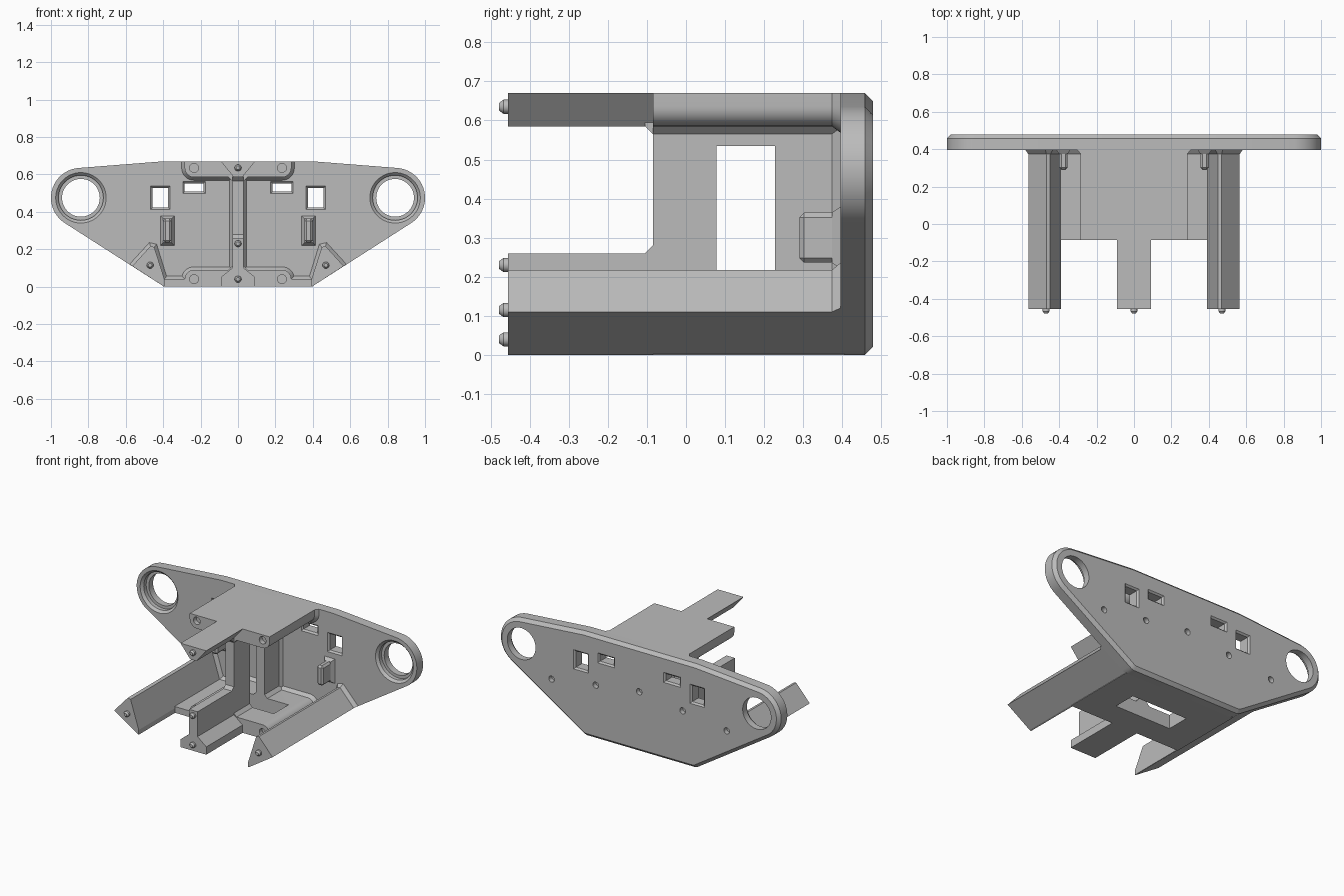
import bpy, bmesh
from math import sin, cos, radians, pi
from mathutils import Vector

if "Cube" in bpy.data.objects:
    bpy.data.objects.remove(bpy.data.objects["Cube"], do_unlink=True)

GREY = (0.5, 0.5, 0.5, 1)
mat = bpy.data.materials.new("plain grey")
mat.use_nodes = True
mat.diffuse_color = GREY
mat.node_tree.nodes["Principled BSDF"].inputs["Base Color"].default_value = GREY

FRONT, FACE, BACK, SHELF = -0.455, 0.395, 0.478, -0.085
FLARE = FACE - 0.022


def loft(name, sections, axis="y"):
    """Solid through equal-count outlines, each given as (outline, depth)."""
    bm = bmesh.new()
    rings = []
    for outline, d in sections:
        rings.append([bm.verts.new((a, d, b) if axis == "y" else (d, a, b)) for a, b in outline])
    n = len(rings[0])
    for r, q in zip(rings, rings[1:]):
        for i in range(n):
            j = (i + 1) % n
            bm.faces.new((r[i], r[j], q[j], q[i]))
    bm.faces.new(rings[0])
    bm.faces.new(rings[-1])
    bmesh.ops.recalc_face_normals(bm, faces=bm.faces)
    me = bpy.data.meshes.new(name)
    bm.to_mesh(me)
    bm.free()
    me.materials.append(mat)
    ob = bpy.data.objects.new(name, me)
    bpy.context.collection.objects.link(ob)
    return ob


def prism(name, outline, d0, d1, axis="y"):
    return loft(name, [(outline, d0), (outline, d1)], axis)


def arc(cx, cz, r, a0, a1, n):
    return [(cx + r * cos(radians(a0 + (a1 - a0) * i / n)),
             cz + r * sin(radians(a0 + (a1 - a0) * i / n))) for i in range(n + 1)]


def circle(cx, cz, r, n=32):
    return arc(cx, cz, r, 0, 360, n)[:-1]


def rect(cx, cz, w, h):
    return [(cx - w / 2, cz - h / 2), (cx + w / 2, cz - h / 2),
            (cx + w / 2, cz + h / 2), (cx - w / 2, cz + h / 2)]


def sym(half):
    return half + [(-x, z) for x, z in reversed(half)]


def offset(outline, d):
    """Mitred outward offset."""
    pts = [Vector(p) for p in outline]
    n = len(pts)
    area = sum(pts[i].cross(pts[(i + 1) % n]) for i in range(n))
    s = 1 if area > 0 else -1
    out = []
    for i in range(n):
        e1 = (pts[i] - pts[i - 1]).normalized()
        e2 = (pts[(i + 1) % n] - pts[i]).normalized()
        n1, n2 = Vector((e1.y, -e1.x)) * s, Vector((e2.y, -e2.x)) * s
        out.append(tuple(pts[i] + (n1 + n2) * d / (1 + n1.dot(n2))))
    return out


def cut(ob, cutters):
    bpy.context.view_layer.objects.active = ob
    for c in cutters:
        c.hide_render = True
        m = ob.modifiers.new("cut", "BOOLEAN")
        m.operation, m.solver, m.object = "DIFFERENCE", "EXACT", c
        bpy.ops.object.modifier_apply(modifier=m.name)
        bpy.data.objects.remove(c, do_unlink=True)


def smooth(ob):
    bpy.ops.object.select_all(action="DESELECT")
    ob.select_set(True)
    bpy.context.view_layer.objects.active = ob
    bpy.ops.object.shade_smooth_by_angle(angle=radians(30))


# Back plate with chamfered rear rim
outline = sym([(0.4, 0.67)] + arc(0.84, 0.475, 0.16, 85, -57.5, 20)
              + [(0.42, 0.016), (0.405, 0.006), (0.385, 0)])
plate = loft("back_plate", [(outline, FACE), (outline, BACK - 0.02),
                            (offset(outline, -0.02), BACK)])
cutters = []
for s in (1, -1):
    # Stepped end rings
    steps = [(0.138, FACE - 0.01), (0.135, FACE), (0.12, 0.41), (0.12, 0.435),
             (0.101, 0.435), (0.101, BACK + 0.01)]
    cutters.append(loft("ring_cutter", [(circle(s * 0.84, 0.475, r, 48), y) for r, y in steps]))
    # Windows and slots with chamfered mouths
    for x, z, w, h in ((0.415, 0.475, 0.084, 0.104), (0.235, 0.53, 0.1, 0.045)):
        hole = rect(s * x, z, w, h)
        wide = offset(hole, 0.01)
        cutters.append(loft("window_cutter", [
            (wide, FACE - 0.01), (wide, FACE), (hole, FACE + 0.01),
            (hole, BACK - 0.01), (wide, BACK), (wide, BACK + 0.01)]))
# Blind sockets on the rear
for x, z in ((0, 0.39), (0.31, 0.35), (-0.31, 0.35), (0.625, 0.305), (-0.625, 0.305)):
    cutters.append(prism("socket_cutter", circle(x, z, 0.02, 20), BACK - 0.03, BACK + 0.01))
cut(plate, cutters)
smooth(plate)

# Upper and lower shelves, flared where they meet the plate
top = sym([(0.285, 0.67)] + arc(0.235, 0.635, 0.05, 0, -90, 8))
low = sym([(0.4, 0), (0.4, 0.04)] + arc(0.235, 0.04, 0.05, 0, 90, 8))
for name, prof, hz in (("upper_shelf", top, 0.635), ("lower_shelf", low, 0.04)):
    shelf = prism(name, prof, SHELF, FACE + 0.01)
    cutters = [prism("hole_cutter", circle(s * 0.235, hz, 0.024, 24), SHELF - 0.01, SHELF + 0.03)
               for s in (1, -1)]
    if name == "lower_shelf":
        cutters.append(prism("slot_cutter", rect(0.153, 0.05, 0.15, 0.3), -0.2, 0.2, "x"))
    cut(shelf, cutters)
    smooth(shelf)
    wide = [(max(-0.4, min(0.4, x)), max(0, min(0.67, z))) for x, z in offset(prof, 0.02)]
    smooth(loft(name + "_flare", [(prof, FLARE), (wide, FACE + 0.005)]))

# Central web with its open window
web = prism("centre_web", [
    (FRONT, 0.04), (FRONT, 0.26), (-0.105, 0.26), (SHELF, 0.28), (SHELF, 0.565),
    (-0.105, 0.585), (-0.105, 0.62), (FACE + 0.01, 0.62), (FACE + 0.01, 0.04)], -0.03, 0.03, "x")
cut(web, [prism("web_cutter", rect(0.153, 0.26, 0.15, 0.55), -0.1, 0.1, "x")])
loft("web_flare", [(rect(0, 0.34, 0.06, 0.54), FLARE), (rect(0, 0.34, 0.1, 0.54), FACE + 0.005)])
prism("web_upper_fillet", sym([(0.05, 0.59), (0.05, 0.585), (0.03, 0.565)]), SHELF, FACE)
for y0, y1 in ((SHELF, 0.078), (0.228, FACE)):
    prism("web_lower_fillet", sym([(0.05, 0.085), (0.05, 0.09), (0.03, 0.11)]), y0, y1)

# Forward centre arms
prism("upper_arm", sym([(0.092, 0.67), (0.022, 0.585)]), FRONT, SHELF + 0.01)
prism("lower_arm", sym([(0.092, 0), (0.092, 0.05), (0.03, 0.1)]), FRONT, SHELF + 0.01)

# Slanted side arms and clip blocks
for s, side in ((1, "left"), (-1, "right")):
    arm = [(s * x, z) for x, z in
           ((0.565, 0.11), (0.468, 0.217), (0.448, 0.212), (0.39, 0.03), (0.39, 0), (0.4, 0.003))]
    base = [(s * x, z) for x, z in
            ((0.583, 0.122), (0.475, 0.24), (0.432, 0.23), (0.37, 0.03), (0.37, 0), (0.4, 0.003))]
    prism(side + "_arm", arm, FRONT, FACE + 0.01)
    loft(side + "_arm_flare", [(arm, FLARE), (base, FACE + 0.005)])

    block = rect(s * 0.378, 0.3, 0.045, 0.128)
    clip = prism(side + "_clip", block, 0.29, FACE + 0.01)
    bev = clip.modifiers.new("bevel", "BEVEL")
    bev.width, bev.segments = 0.012, 1
    loft(side + "_clip_flare", [(block, FLARE), (offset(block, 0.018), FACE + 0.005)])

# Locating pins on the arm ends
for x, z in ((0, 0.04), (0, 0.23), (0, 0.635), (0.47, 0.115), (-0.47, 0.115)):
    smooth(loft("locating_pin", [(circle(x, z, r, 20), y) for r, y in
                                 ((0.018, FRONT + 0.005), (0.018, -0.467), (0.01, -0.478))]))
